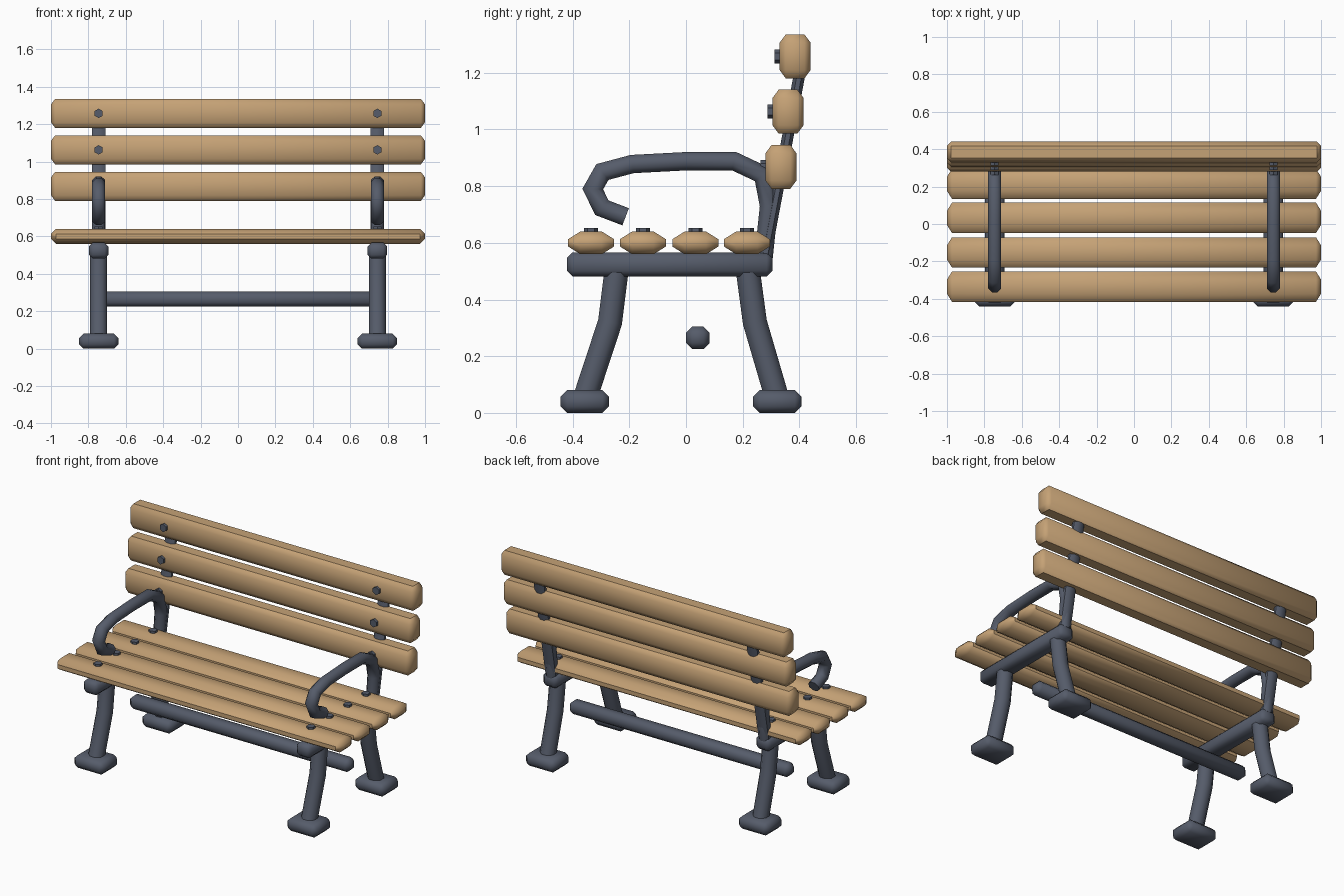
import bpy, bmesh, math
from mathutils import Vector, Matrix

if "Cube" in bpy.data.objects:
    bpy.data.objects.remove(bpy.data.objects["Cube"], do_unlink=True)


def material(name, rgb):
    m = bpy.data.materials.new(name)
    m.use_nodes = True
    m.diffuse_color = (*rgb, 1)
    bsdf = m.node_tree.nodes["Principled BSDF"]
    bsdf.inputs["Base Color"].default_value = (*rgb, 1)
    bsdf.inputs["Roughness"].default_value = 0.7
    return m


WOOD = material("warm wood", (0.56, 0.36, 0.18))
IRON = material("grey iron", (0.092, 0.107, 0.145))


def finish(name, bm, mat):
    bmesh.ops.recalc_face_normals(bm, faces=bm.faces[:])
    mesh = bpy.data.meshes.new(name)
    bm.to_mesh(mesh)
    bm.free()
    mesh.materials.append(mat)
    obj = bpy.data.objects.new(name, mesh)
    bpy.context.collection.objects.link(obj)
    bpy.ops.object.select_all(action="DESELECT")
    obj.select_set(True)
    bpy.context.view_layer.objects.active = obj
    bpy.ops.object.shade_smooth_by_angle(angle=math.radians(50))
    return obj


def block(name, center, size, bevel, mat, stretch=(1, 1, 1)):
    """Chamfered box; stretch widens the chamfer along an axis."""
    bm = bmesh.new()
    bmesh.ops.create_cube(bm, size=1)
    bmesh.ops.scale(bm, vec=[s / k for s, k in zip(size, stretch)], verts=bm.verts)
    bmesh.ops.bevel(bm, geom=bm.edges[:], offset=bevel, segments=1,
                    affect="EDGES", profile=0.5)
    bmesh.ops.scale(bm, vec=stretch, verts=bm.verts)
    bmesh.ops.translate(bm, vec=center, verts=bm.verts)
    return finish(name, bm, mat)


def tube(name, x, path, rx, rn, mat, sides=8):
    """Mitred tube along a (y, z) path in the plane at x."""
    pts = [Vector((x, y, z)) for y, z in path]
    bm = bmesh.new()
    rings = []
    for i, p in enumerate(pts):
        a = (p - pts[max(i - 1, 0)]).normalized()
        b = (pts[min(i + 1, len(pts) - 1)] - p).normalized()
        t = (a + b).normalized()
        miter = 1 / max(t.dot(b if b.length else a), 0.6)
        n = Vector((0, -t.z, t.y)) * miter
        angles = [(k + 0.5) * math.tau / sides for k in range(sides)]
        rings.append([bm.verts.new(p + Vector((rx * math.cos(w), 0, 0)) + n * rn * math.sin(w))
                      for w in angles])
    for r, s in zip(rings, rings[1:]):
        for k in range(sides):
            j = (k + 1) % sides
            bm.faces.new((r[k], r[j], s[j], s[k]))
    bm.faces.new(rings[0])
    bm.faces.new(rings[-1])
    return finish(name, bm, mat)


def bolt(name, center, depth, turn):
    bm = bmesh.new()
    bmesh.ops.create_cone(bm, cap_ends=True, segments=6, radius1=0.025, radius2=0.025,
                          depth=depth, matrix=Matrix.Rotation(math.pi / 2, 4, "Z"))
    bmesh.ops.rotate(bm, verts=bm.verts, matrix=Matrix.Rotation(turn, 3, "X"))
    # Point the hexagon sideways
    bmesh.ops.rotate(bm, verts=bm.verts,
                     matrix=Matrix.Rotation(math.pi / 2, 3, "Y" if turn else "Z"))
    bmesh.ops.translate(bm, vec=center, verts=bm.verts)
    return finish(name, bm, IRON)


SIDE_X = 0.745
SEAT_Y = (-0.335, -0.152, 0.033, 0.215)
BACK = ((0.335, 0.868), (0.36, 1.063), (0.385, 1.258))

# Wooden slats
for i, y in enumerate(SEAT_Y):
    block(f"seat_slat_{i + 1}", (0, y, 0.6), (2, 0.162, 0.08), 0.027, WOOD, (1, 1.6, 1))
for i, (y, z) in enumerate(BACK):
    block(f"back_slat_{i + 1}", (0, y, z), (2, 0.11, 0.155), 0.022, WOOD, (1, 1, 1.35))

# Iron side frames
front_leg = [(-0.357, 0.05), (-0.268, 0.32), (-0.243, 0.52)]
rear_leg = [(0.322, 0.05), (0.243, 0.32), (0.216, 0.52)]
arm = [(-0.213, 0.692), (-0.297, 0.724), (-0.329, 0.79), (-0.295, 0.85), (-0.19, 0.878),
       (0, 0.888), (0.17, 0.888), (0.272, 0.84), (0.293, 0.73), (0.274, 0.55)]
for x, side in ((SIDE_X, "left"), (-SIDE_X, "right")):
    for y, end, leg in ((-0.357, "front", front_leg), (0.322, "rear", rear_leg)):
        block(f"{side}_{end}_foot", (x, y, 0.04), (0.21, 0.17, 0.08), 0.023, IRON)
        tube(f"{side}_{end}_leg", x, leg, 0.049, 0.046, IRON)
    block(f"{side}_seat_rail", (x, -0.058, 0.524), (0.104, 0.725, 0.085), 0.02, IRON)
    tube(f"{side}_back_post", x, [(0.273, 0.52), (0.415, 1.27)], 0.039, 0.022, IRON)
    tube(f"{side}_armrest", x, arm, 0.038, 0.035, IRON)

    # Bolt heads
    for i, y in enumerate(SEAT_Y):
        bolt(f"{side}_seat_bolt_{i + 1}", (x, y, 0.638), 0.03, 0)
    for i, (y, z) in enumerate(BACK):
        bolt(f"{side}_back_bolt_{i + 1}", (x, y - 0.057, z), 0.03, math.pi / 2)

# Lower cross bar
block("cross_bar", (0, 0.042, 0.265), (1.54, 0.083, 0.08), 0.022, IRON)
